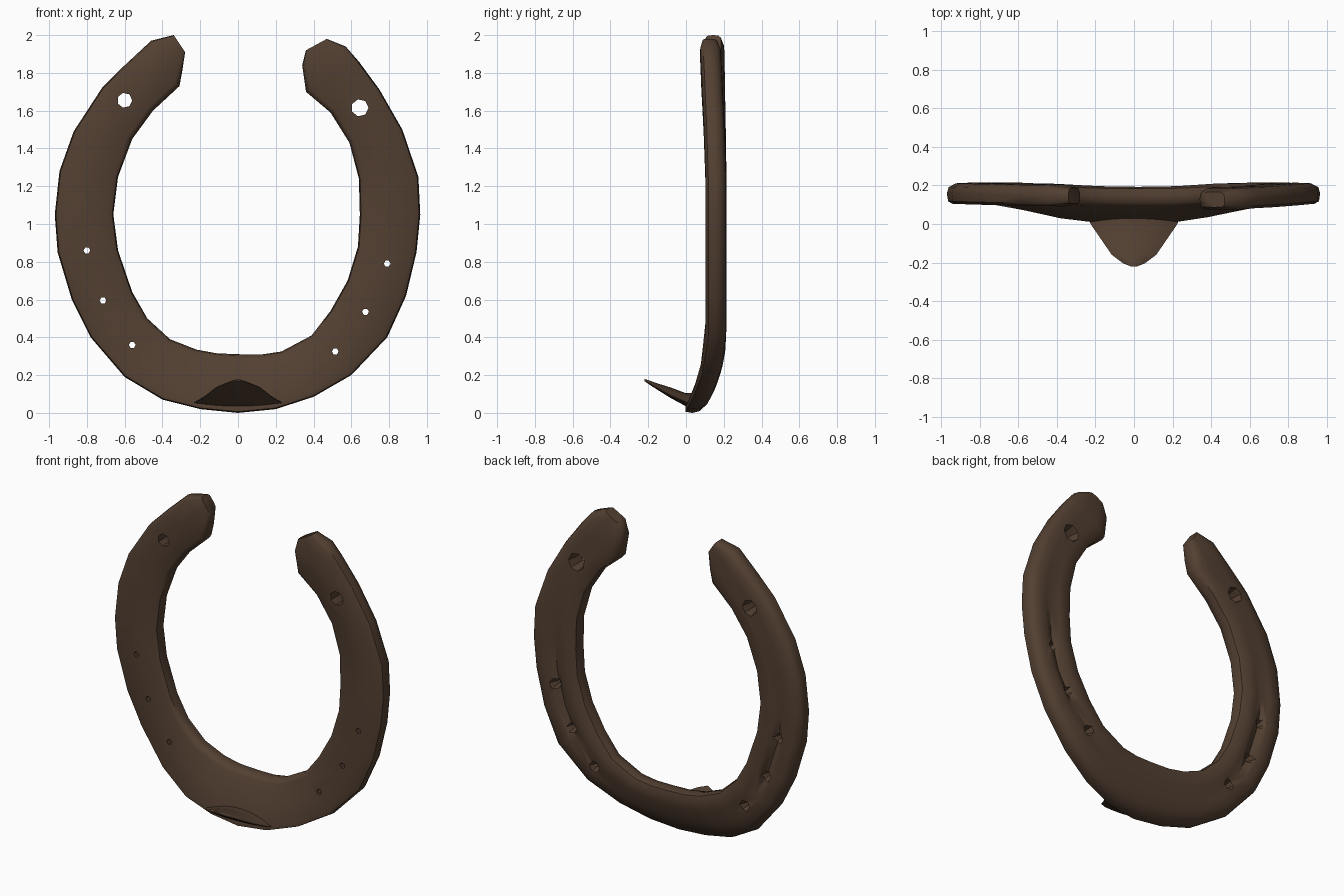
import bpy
import bmesh
import math
from mathutils import Vector

default = bpy.data.objects.get("Cube")
if default:
    bpy.data.objects.remove(default, do_unlink=True)

# Single worn-iron colour
iron = bpy.data.materials.new("dark brown iron")
iron.use_nodes = True
iron_colour = (0.085, 0.05, 0.031, 1.0)
iron.diffuse_color = iron_colour
iron.node_tree.nodes["Principled BSDF"].inputs["Base Color"].default_value = iron_colour
iron.node_tree.nodes["Principled BSDF"].inputs["Roughness"].default_value = 0.8


def make_object(name, bm):
    """Turn a bmesh into a linked object with the iron material."""
    bmesh.ops.recalc_face_normals(bm, faces=bm.faces)
    mesh = bpy.data.meshes.new(name)
    bm.to_mesh(mesh)
    bm.free()
    mesh.materials.append(iron)
    obj = bpy.data.objects.new(name, mesh)
    bpy.context.collection.objects.link(obj)
    return obj


def loft(bm, rings):
    """Skin closed rings of points and cap both ends."""
    loops = [[bm.verts.new(point) for point in ring] for ring in rings]
    for first, second in zip(loops, loops[1:]):
        for i in range(len(first)):
            j = (i + 1) % len(first)
            bm.faces.new((first[i], first[j], second[j], second[i]))
    bm.faces.new(loops[0])
    bm.faces.new(list(reversed(loops[-1])))


def activate(obj):
    bpy.ops.object.select_all(action="DESELECT")
    obj.select_set(True)
    bpy.context.view_layer.objects.active = obj


def toe_bend(z):
    """Forward lean of the plate near the toe."""
    return -0.125 * max(0.0, 1 - z / 0.42) ** 2


# Stations around the shoe: outer x, outer z, inner x, inner z
stations = [
    (-.34, 2.0, -.28, 1.91), (-.46, 1.97, -.295, 1.81), (-.6, 1.84, -.31, 1.73),
    (-.72, 1.72, -.45, 1.6), (-.87, 1.49, -.56, 1.45), (-.945, 1.28, -.635, 1.25),
    (-.97, 1.05, -.66, 1.05), (-.955, .85, -.635, .86), (-.88, .6, -.56, .64),
    (-.78, .4, -.48, .5), (-.6, .19, -.36, .39), (-.4, .07, -.22, .335),
    (-.2, .02, -.11, .315), (0, 0, .02, .31), (.2, .02, .13, .31),
    (.4, .085, .23, .325), (.6, .2, .39, .41), (.79, .4, .49, .54),
    (.89, .62, .58, .7), (.945, .85, .635, .88), (.965, 1.05, .645, 1.05),
    (.955, 1.25, .64, 1.24), (.87, 1.5, .59, 1.43), (.75, 1.71, .49, 1.59),
    (.64, 1.86, .36, 1.7), (.57, 1.94, .34, 1.84), (.47, 1.98, .36, 1.92),
]

# Cross-section: fraction from outer to inner edge, depth from mid-plane
section = [
    (0, 0), (.02, -.04), (.1, -.054), (.5, -.056), (.9, -.054), (.98, -.04),
    (1, 0), (.97, .035), (.84, .053), (.66, .056), (.5, .056), (.36, .056),
    (.15, .053), (.03, .033),
]
groove_index = 10

# Curved bar, with a shallow nail groove on the back of each branch
rings = []
for n, (ox, oz, ix, iz) in enumerate(stations):
    outer, inner = Vector((ox, 0, oz)), Vector((ix, 0, iz))
    mid_z = (oz + iz) / 2
    taper = 0.72 if n in (0, len(stations) - 1) else 1.0
    groove = 0.03 * max(0.0, math.sin(math.pi * (mid_z - 0.22) / 1.1)) if mid_z < 1.32 else 0
    tip_lean = -0.03 * max(0.0, mid_z - 1.3) * (1.6 if ox > 0 else 0.6)
    ring = []
    for i, (u, depth) in enumerate(section):
        point = outer.lerp(inner, u)
        if i == groove_index:
            depth -= groove
        point.y = 0.158 + depth * taper + toe_bend(point.z) + tip_lean
        ring.append(point)
    rings.append(ring)
bm = bmesh.new()
loft(bm, rings)
shoe = make_object("shoe_bar", bm)


# Holes: narrow through the front, flaring towards the back
def cut_hole(x, z, front_radius, back_radius, sides):
    y = 0.155 + toe_bend(z)
    circles = []
    for depth, radius in ((-.15, front_radius), (.0, front_radius), (.09, back_radius)):
        circles.append([
            Vector((x + radius * math.cos(math.tau * k / sides), y + depth,
                    z + radius * math.sin(math.tau * k / sides)))
            for k in range(sides)])
    cutter_bm = bmesh.new()
    loft(cutter_bm, circles)
    cutter = make_object("hole_cutter", cutter_bm)
    cutter.hide_render = True
    activate(shoe)
    modifier = shoe.modifiers.new("hole", "BOOLEAN")
    modifier.operation = "DIFFERENCE"
    modifier.solver = "EXACT"
    modifier.object = cutter
    bpy.ops.object.modifier_apply(modifier=modifier.name)
    bpy.data.objects.remove(cutter, do_unlink=True)


for x, z, radius in ((-.6, 1.655, .04), (.645, 1.615, .046)):
    cut_hole(x, z, radius, radius * 1.5, 7)
for x, z in ((-.8, .86), (-.715, .595), (-.56, .36), (.79, .79), (.675, .535), (.515, .325)):
    cut_hole(x, z, 0.018, 0.05, 6)

# Toe clip: a thin rounded tongue, given as y, half width, top z, bottom z
clip_rows = [
    (.07, .25, .1, .015), (0, .225, .1, .035), (-.08, .17, .13, .078),
    (-.16, .115, .155, .128), (-.205, .055, .171, .157), (-.22, .015, .176, .168),
]
spread = [k / 4 for k in range(-4, 5)]
rings = []
for y, half, top, bottom in clip_rows:
    def clip_point(s, height):
        x = s * half
        return Vector((x, y, bottom + 0.4 * x * x + height))
    upper = [clip_point(s, (top - bottom) * (1 - s * s) + 0.004) for s in spread]
    lower = [clip_point(s, 0) for s in reversed(spread)]
    rings.append(upper + lower)
bm = bmesh.new()
loft(bm, rings)
clip = make_object("toe_clip", bm)

# Smooth worn surfaces with sharp creases kept
for obj in (shoe, clip):
    activate(obj)
    bpy.ops.object.shade_smooth_by_angle(angle=math.radians(50))
